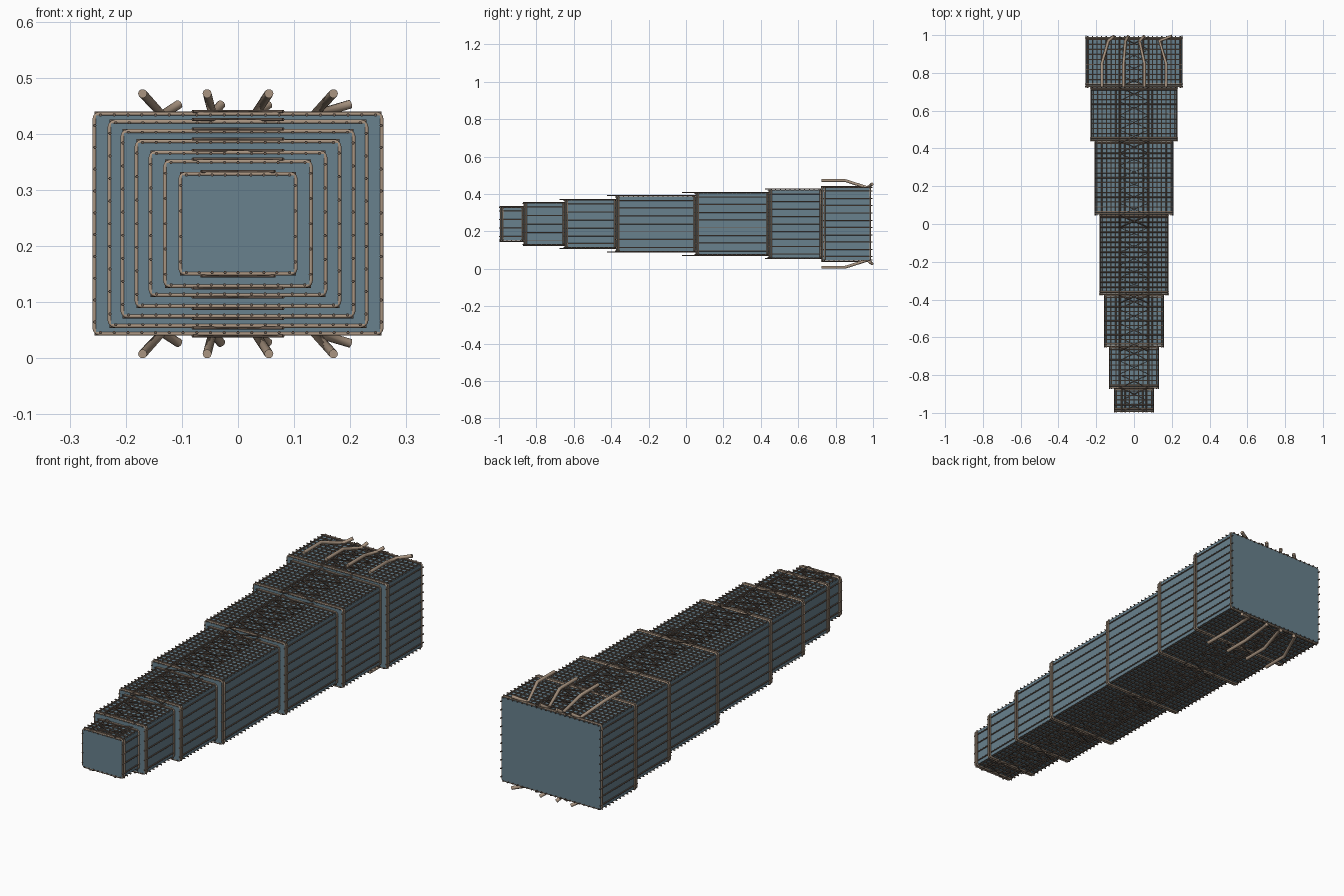
import bpy, math
from mathutils import Vector

if "Cube" in bpy.data.objects:
    bpy.data.objects.remove(bpy.data.objects["Cube"])

ZC = 0.24  # centre height of the beam


def material(name, rgb):
    m = bpy.data.materials.new(name)
    m.diffuse_color = (*rgb, 1)
    m.use_nodes = True
    m.node_tree.nodes["Principled BSDF"].inputs["Base Color"].default_value = m.diffuse_color
    return m


CONCRETE = material("blue_grey", (0.14, 0.22, 0.27))
RUST = material("dark_rust", (0.15, 0.11, 0.085))
TAN = material("tan_steel", (0.40, 0.30, 0.22))


def box(name, x, y0, y1, h):
    bpy.ops.mesh.primitive_cube_add(size=1, location=(0, (y0 + y1) / 2, ZC))
    o = bpy.context.object
    o.name = name
    o.scale = (2 * x, y1 - y0, 2 * h)
    o.data.materials.append(CONCRETE)


def rods(name, paths, radius, mat, closed=False, res=1):
    """Round bars swept along a list of polylines, stored as one mesh."""
    cu = bpy.data.curves.new(name + "_path", "CURVE")
    cu.dimensions = "3D"
    cu.bevel_depth = radius
    cu.bevel_resolution = res
    cu.use_fill_caps = True
    for path in paths:
        s = cu.splines.new("POLY")
        s.points.add(len(path) - 1)
        for p, co in zip(s.points, path):
            p.co = (*co, 1)
        s.use_cyclic_u = closed
    tmp = bpy.data.objects.new(name + "_tmp", cu)
    bpy.context.collection.objects.link(tmp)
    bpy.context.view_layer.update()
    dg = bpy.context.evaluated_depsgraph_get()
    me = bpy.data.meshes.new_from_object(tmp.evaluated_get(dg))
    bpy.data.objects.remove(tmp)
    o = bpy.data.objects.new(name, me)
    bpy.context.collection.objects.link(o)
    me.materials.clear()
    me.materials.append(mat)
    for p in me.polygons:
        p.use_smooth = len(p.vertices) == 4
    return o


def ring(x, h, y, r=0.01):
    """Rounded rectangle loop in the xz plane."""
    pts = []
    for k, (sx, sz) in enumerate([(1, 1), (-1, 1), (-1, -1), (1, -1)]):
        for a in (0, 30, 60, 90):
            t = math.radians(k * 90 + a)
            pts.append((sx * (x - r) + r * math.cos(t), y,
                        ZC + sz * (h - r) + r * math.sin(t)))
    return pts


def spread(a, b, step):
    n = max(1, round((b - a) / step))
    return [a + (b - a) * i / n for i in range(n + 1)]


# y start, y end, half width, half height, lattice overhang of each step
SEGMENTS = [
    (-0.995, -0.87, 0.100, 0.086, 0.0),
    (-0.87, -0.65, 0.127, 0.108, 0.0),
    (-0.65, -0.375, 0.153, 0.124, 0.025),
    (-0.375, 0.05, 0.178, 0.144, 0.045),
    (0.05, 0.44, 0.203, 0.162, 0.07),
    (0.44, 0.725, 0.226, 0.179, 0.015),
    (0.725, 0.99, 0.253, 0.193, 0.0),
]
R = 0.003

for i, (y0, y1, x, h, over) in enumerate(SEGMENTS, 1):
    # solid block
    box(f"block_{i}", x, y0, y1, h)

    # hoops at both ends
    rods(f"hoops_{i}", [ring(x + 0.003, h + 0.003, y) for y in (y0 + 0.004, y0 + 0.016, y1 - 0.006)],
         0.004, TAN, closed=True)

    # top and bottom mesh: lengthwise and crosswise bars
    mesh, lattice = [], []
    for s in (1, -1):
        z1, z2, z3 = (ZC + s * (h + d) for d in (0.001, 0.004, 0.007))
        for bx in spread(-x + 0.008, x - 0.008, 0.024):
            mesh.append([(bx, y0 - 0.004, z1), (bx, y1 + 0.006, z1)])
        for by in spread(y0 + 0.014, y1 - 0.014, 0.026):
            mesh.append([(-x - 0.003, by, z2), (x + 0.003, by, z2)])
        # central crossed lacing between two straight rails
        ys = spread(y0 - over, y1, 0.07)
        w = min(0.08, x * 0.65)
        for sx in (1, -1):
            lattice.append([(sx * w * (1 if k % 2 else -1), y, z3) for k, y in enumerate(ys)])
            lattice.append([(sx * w, ys[0], z3), (sx * w, ys[-1], z3)])
    rods(f"mesh_bars_{i}", mesh, R, RUST)
    rods(f"lacing_bars_{i}", lattice, R, RUST)

    # lengthwise bars on both sides
    side = [[(s * (x + 0.002), y0 - 0.004, z), (s * (x + 0.002), y1 + 0.008, z)]
            for s in (1, -1) for z in spread(ZC - h + 0.018, ZC + h - 0.018, 0.04)]
    rods(f"side_bars_{i}", side, R, RUST)

# bent lifting bars, above and below: x at the free end, at the bend, at the tip
HOOKS = [(-0.17, -0.135, -0.105), (-0.055, -0.045, -0.03),
         (0.055, 0.03, 0.055), (0.17, 0.135, 0.20)]
for label, s in (("upper", 1), ("lower", -1)):
    rods(label + "_bent_bars",
         [[(a, 0.725, ZC + s * 0.232), (a, 0.85, ZC + s * 0.232),
           (b, 0.97, ZC + s * 0.194), (c, 0.995, ZC + s * 0.213)] for a, b, c in HOOKS],
         0.008, TAN, res=3)
